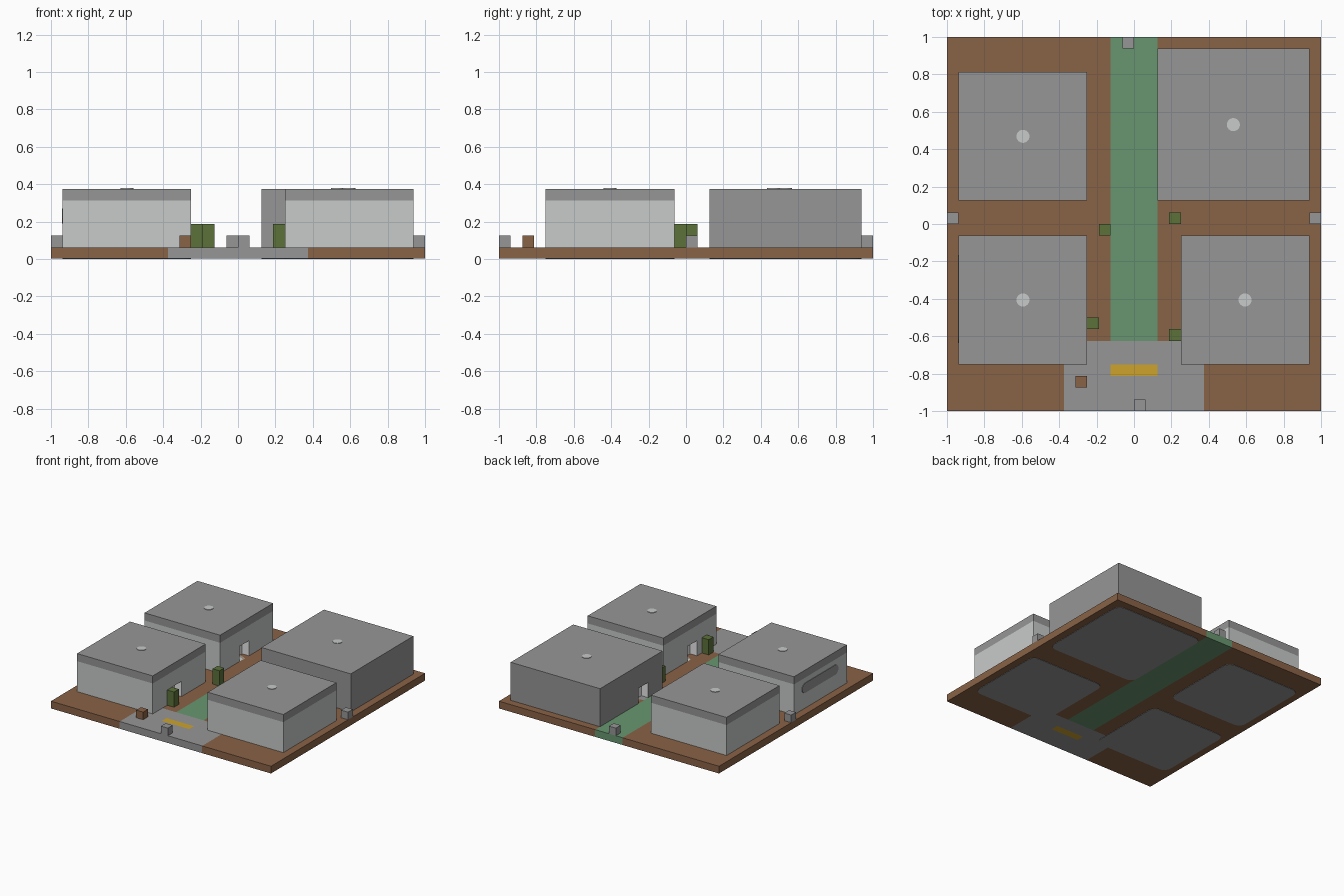
import bpy, bmesh, math
from mathutils import Matrix, Vector

if "Cube" in bpy.data.objects:
    bpy.data.objects.remove(bpy.data.objects["Cube"], do_unlink=True)

U = 1 / 16          # layout module
GROUND = U          # top of the slab


def make_material(name, rgb):
    lin = [((c / 255 + 0.055) / 1.055) ** 2.4 for c in rgb] + [1]
    mat = bpy.data.materials.new(name)
    mat.use_nodes = True
    mat.diffuse_color = lin
    mat.node_tree.nodes["Principled BSDF"].inputs["Base Color"].default_value = lin
    return mat


earth = make_material("earth brown", (137, 98, 70))
grey = make_material("concrete grey", (150, 150, 150))
pale = make_material("pale wall", (200, 203, 202))
green = make_material("lawn green", (104, 150, 112))
yellow = make_material("marking yellow", (205, 163, 45))
leaf = make_material("hedge green", (92, 113, 58))
white = make_material("doorway white", (238, 238, 238))


def finish(name, bm, mats):
    bmesh.ops.recalc_face_normals(bm, faces=bm.faces)
    mesh = bpy.data.meshes.new(name)
    bm.to_mesh(mesh)
    bm.free()
    for mat in mats:
        mesh.materials.append(mat)
    obj = bpy.data.objects.new(name, mesh)
    bpy.context.collection.objects.link(obj)
    return obj


def box_mesh(lo, hi):
    lo, hi = Vector(lo), Vector(hi)
    bm = bmesh.new()
    bmesh.ops.create_cube(bm, size=1, matrix=Matrix.Translation((lo + hi) / 2)
                          @ Matrix.Diagonal((*(hi - lo), 1)))
    return bm


def slice_mesh(bm, axis, values):
    normal = Vector([float(i == axis) for i in range(3)])
    for v in values:
        bmesh.ops.bisect_plane(bm, geom=bm.verts[:] + bm.edges[:] + bm.faces[:],
                               plane_co=normal * v, plane_no=normal)


def rounded_plate(name, centre, width, height, radius, thick, mat, turn=None, steps=6):
    """Flat plate with rounded corners, lying in its local xy plane."""
    bm = bmesh.new()
    verts = []
    for k, (sx, sy) in enumerate([(1, 1), (-1, 1), (-1, -1), (1, -1)]):
        for i in range(steps + 1):
            a = math.pi / 2 * (k + i / steps)
            verts.append(bm.verts.new((sx * (width / 2 - radius) + radius * math.cos(a),
                                       sy * (height / 2 - radius) + radius * math.sin(a),
                                       -thick / 2)))
    bmesh.ops.remove_doubles(bm, verts=verts, dist=1e-5)
    face = bm.faces.new([v for v in verts if v.is_valid])
    top = bmesh.ops.extrude_face_region(bm, geom=[face])["geom"]
    bmesh.ops.translate(bm, vec=(0, 0, thick),
                        verts=[g for g in top if isinstance(g, bmesh.types.BMVert)])
    bmesh.ops.transform(bm, matrix=Matrix.Translation(centre) @ (turn or Matrix()),
                        verts=bm.verts)
    return finish(name, bm, [mat])


# Ground slab: plaza, lawn and yellow marking are cut into its faces
bm = box_mesh((-1, -1, 0.003), (1, 1, GROUND))
slice_mesh(bm, 0, [-6 * U, -2 * U, 2 * U, 6 * U])
slice_mesh(bm, 1, [-13 * U, -12 * U, -10 * U])
for f in bm.faces:
    c = f.calc_center_median()
    if c.y < -10 * U and abs(c.x) < 6 * U:
        marked = -13 * U < c.y < -12 * U and abs(c.x) < 2 * U
        f.material_index = 3 if marked else 1
    elif c.y > -10 * U and abs(c.x) < 2 * U:
        f.material_index = 2
finish("ground_slab", bm, [earth, grey, green, yellow])


def building(name, x0, x1, y0, y1, door, wall):
    """Flat-roofed block with a recessed doorway facing the lawn."""
    x0, x1, y0, y1, d0, d1 = [v * U for v in (x0, x1, y0, y1, door, door + 2)]
    roof, side = 6 * U, 1 if x0 < 0 else -1
    door_x = x1 if side > 0 else x0
    bm = box_mesh((x0, y0, GROUND), (x1, y1, roof))
    slice_mesh(bm, 1, [d0, d1])
    slice_mesh(bm, 2, [3 * U, 5 * U])
    doorway = None
    for f in bm.faces:
        c = f.calc_center_median()
        f.material_index = 1 if c.z > 5 * U else 0
        if abs(c.x - door_x) < 1e-4 and d0 < c.y < d1 and c.z < 3 * U:
            doorway = f
    before = set(bm.faces)
    inner = bmesh.ops.extrude_discrete_faces(bm, faces=[doorway])["faces"][0]
    bmesh.ops.translate(bm, vec=(-side * U, 0, 0), verts=inner.verts)
    for f in set(bm.faces) - before | {inner}:
        f.material_index = 2
    finish(name, bm, [wall, grey, white])
    # roof vent and foundation pad
    cx, cy = (x0 + x1) / 2, (y0 + y1) / 2
    rounded_plate(name + "_roof_vent", (cx, cy, roof + 0.002),
                  0.07, 0.07, 0.035, 0.004, pale)
    rounded_plate(name + "_foundation", (cx, cy, 0.002),
                  x1 - x0, y1 - y0, U, 0.004, grey)


building("front_right_building", -15, -4, -12, -1, -8, pale)
building("front_left_building", 4, 15, -12, -1, -8, pale)
building("back_right_building", -15, -4, 2, 13, 6, pale)
building("back_left_building", 2, 15, 2, 15, 5, grey)

# Long rounded window on the outer wall
rounded_plate("side_window", (-15 * U - 0.001, -0.4, 0.23), 0.08, 0.47, 0.04, 0.006,
              grey, Matrix.Rotation(math.pi / 2, 4, "Y"))


def block(name, x, y, height, mat):
    finish(name, box_mesh((x * U, y * U, GROUND),
                          ((x + 1) * U, (y + 1) * U, GROUND + height * U)), [mat])


# Boundary posts, hedges and crate
for name, x, y in [("front", 0, -16), ("back", -1, 15), ("right", -16, 0), ("left", 15, 0)]:
    block(name + "_post", x, y, 1, grey)
for i, (x, y) in enumerate([(-3, -1), (3, 0), (-4, -9), (3, -10)]):
    block(f"hedge_{i + 1}", x, y, 2, leaf)
block("crate", -5, -14, 1, earth)
